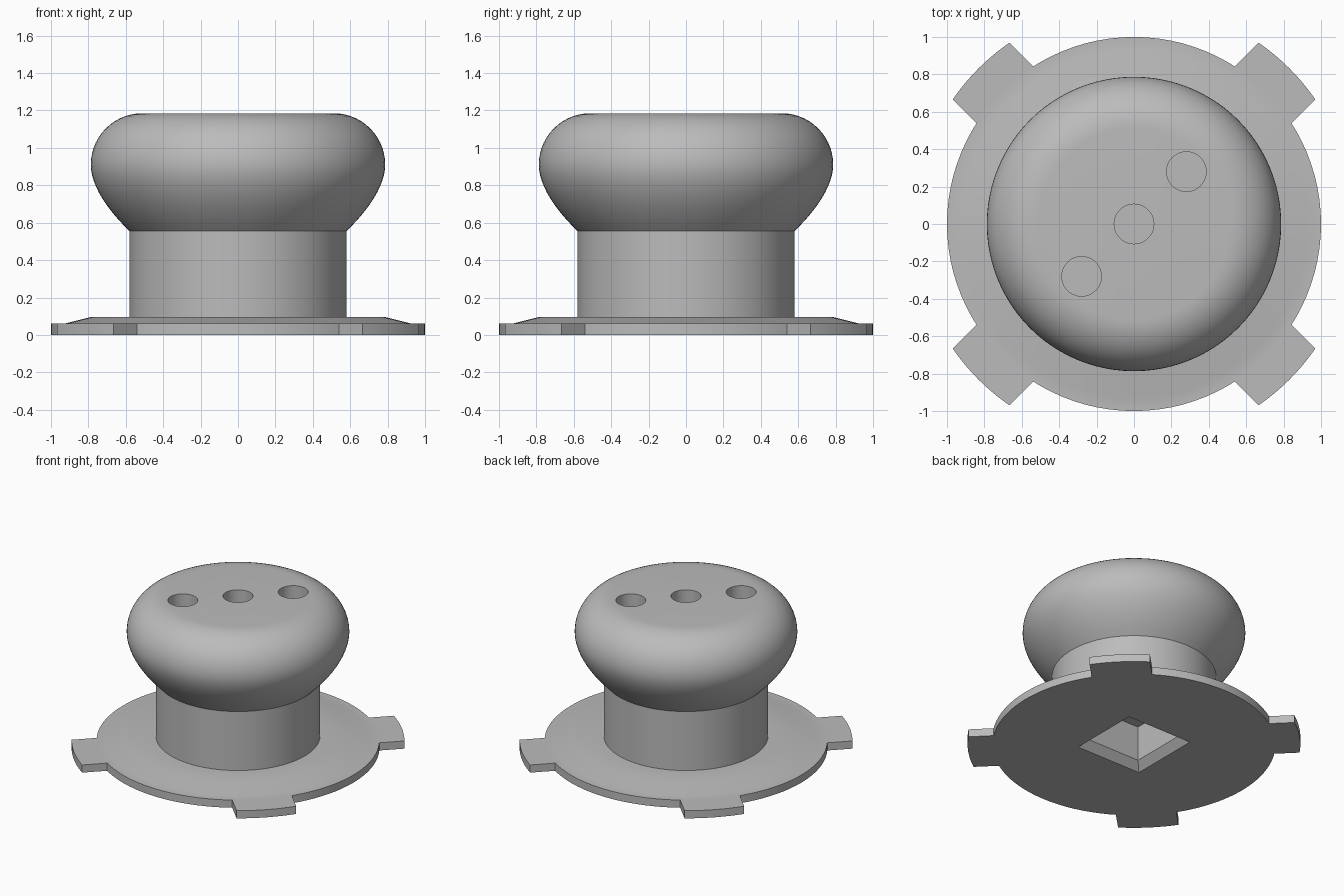
import bpy, bmesh, math
from mathutils import Matrix, Vector

if "Cube" in bpy.data.objects:
    bpy.data.objects.remove(bpy.data.objects["Cube"])

SEGMENTS = 96

grey = bpy.data.materials.new("plain_grey")
grey.use_nodes = True
grey.diffuse_color = (0.5, 0.5, 0.5, 1)
grey.node_tree.nodes["Principled BSDF"].inputs["Base Color"].default_value = (0.5, 0.5, 0.5, 1)


def finish(name, bm, helper=False):
    """Turn a bmesh into a named object; helpers are hidden."""
    bmesh.ops.recalc_face_normals(bm, faces=bm.faces)
    mesh = bpy.data.meshes.new(name)
    bm.to_mesh(mesh)
    bm.free()
    mesh.materials.append(grey)
    obj = bpy.data.objects.new(name, mesh)
    bpy.context.collection.objects.link(obj)
    if helper:
        obj.hide_render = True
    return obj


def lathe(name, profile):
    """Spin a closed (radius, height) profile around z."""
    bm = bmesh.new()
    verts = [bm.verts.new((r, 0, z)) for r, z in profile]
    edges = [bm.edges.new(pair) for pair in zip(verts, verts[1:])]
    bmesh.ops.spin(bm, geom=verts + edges, axis=(0, 0, 1), cent=(0, 0, 0),
                   angle=math.tau, steps=SEGMENTS)
    bmesh.ops.remove_doubles(bm, verts=bm.verts, dist=1e-4)
    # cap the flat top and bottom
    bmesh.ops.holes_fill(bm, edges=[e for e in bm.edges if e.is_boundary], sides=0)
    return finish(name, bm)


def loft(name, rings, helper=True):
    """Solid through stacked rings with equal point counts."""
    bm = bmesh.new()
    loops = [[bm.verts.new(p) for p in ring] for ring in rings]
    for low, high in zip(loops, loops[1:]):
        for i in range(len(low)):
            j = (i + 1) % len(low)
            bm.faces.new((low[i], low[j], high[j], high[i]))
    bm.faces.new(loops[0])
    bm.faces.new(loops[-1])
    return finish(name, bm, helper)


def combine(target, tool, operation):
    """Apply a boolean and remove the tool."""
    mod = target.modifiers.new(tool.name, "BOOLEAN")
    mod.operation, mod.object, mod.solver = operation, tool, "EXACT"
    bpy.context.view_layer.objects.active = target
    bpy.ops.object.modifier_apply(modifier=mod.name)
    bpy.data.objects.remove(tool)


# Body profile: flange, column, flared underside, rounded rim
profile = [(1, 0), (1, 0.06), (0.93, 0.06), (0.79, 0.095), (0.58, 0.095), (0.58, 0.555)]
p0, p1, p2, p3 = (Vector(p) for p in ((0.58, 0.555), (0.7, 0.67), (0.787, 0.8), (0.787, 0.91)))
for i in range(1, 13):
    t = i / 12
    profile.append(tuple(p0 * (1 - t)**3 + p1 * 3 * t * (1 - t)**2 + p2 * 3 * t * t * (1 - t) + p3 * t**3))
for i in range(1, 15):
    a = math.pi / 2 * i / 14
    profile.append((0.512 + 0.275 * math.cos(a), 0.91 + 0.275 * math.sin(a)))
body = lathe("knob_and_flange", profile)

# Four locking tabs on the diagonals
half_width, outer = 0.214, 1.176
sweep = math.asin(half_width / outer)
outline = [(0.85, -half_width)]
outline += [(outer * math.cos(a), outer * math.sin(a)) for a in (sweep * (i / 4 - 1) for i in range(9))]
outline.append((0.85, half_width))
for k in range(4):
    turn = Matrix.Rotation(math.radians(45 + 90 * k), 4, "Z")
    tab = loft("locking_tab", [[turn @ Vector((x, y, z)) for x, y in outline] for z in (0, 0.06)])
    combine(body, tab, "UNION")

# Square socket with a chamfered mouth in the underside
socket = loft("socket_cutter", [[(x * s, y * s, z) for x, y in ((-1, -1), (1, -1), (1, 1), (-1, 1))]
                                for s, z in ((0.33, -0.06), (0.28, 0), (0.23, 0.06), (0.23, 0.33))])
combine(body, socket, "DIFFERENCE")

# Three blind holes in a diagonal row on the top
for offset in (-0.28, 0, 0.28):
    circle = [(offset + 0.106 * math.cos(a), offset + 0.106 * math.sin(a))
              for a in (math.tau * i / 40 for i in range(40))]
    hole = loft("hole_cutter", [[(x, y, z) for x, y in circle] for z in (0.85, 1.3)])
    combine(body, hole, "DIFFERENCE")

# Smooth curves, sharp edges
bpy.ops.object.select_all(action="DESELECT")
body.select_set(True)
bpy.context.view_layer.objects.active = body
bpy.ops.object.shade_smooth_by_angle(angle=math.radians(30))
